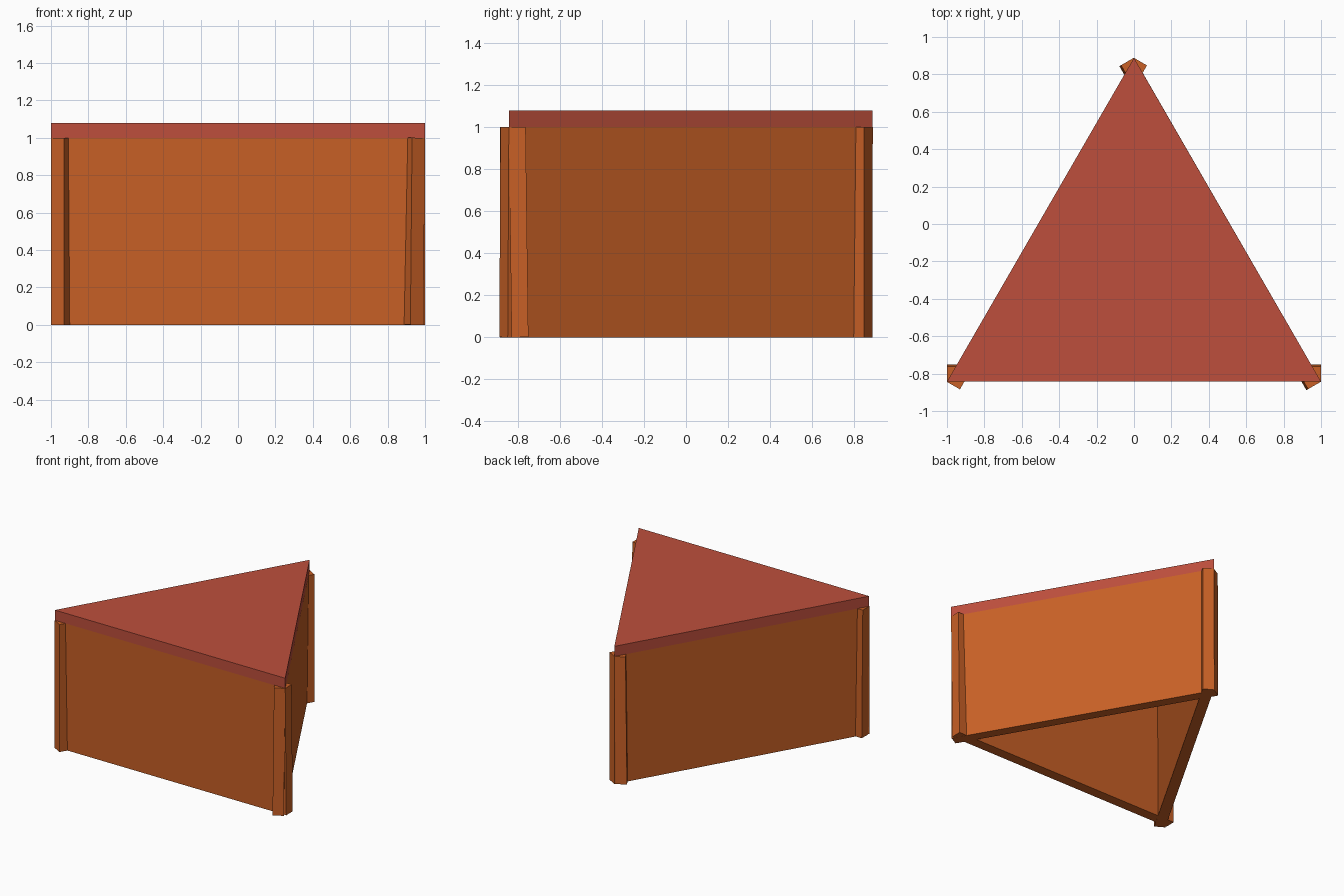
import bpy
import bmesh
from math import radians
from mathutils import Matrix

cube = bpy.data.objects.get("Cube")
if cube:
    bpy.data.objects.remove(cube)

WALL_TOP, ROOF_TOP, THICK, SIDE = 1.0, 1.08, 0.08, 2.0
FRONT_Y, APEX_Y = -0.843, 0.888


def material(name, rgb):
    m = bpy.data.materials.new(name)
    m.use_nodes = True
    m.diffuse_color = (*rgb, 1)
    m.node_tree.nodes["Principled BSDF"].inputs["Base Color"].default_value = (*rgb, 1)
    return m


def add_object(name, bm, mat):
    bmesh.ops.recalc_face_normals(bm, faces=bm.faces)
    mesh = bpy.data.meshes.new(name)
    bm.to_mesh(mesh)
    bm.free()
    mesh.materials.append(mat)
    obj = bpy.data.objects.new(name, mesh)
    bpy.context.collection.objects.link(obj)
    return obj


orange = material("burnt_orange", (0.578, 0.117, 0.019))
red = material("brick_red", (0.509, 0.078, 0.045))


def wall(name, corner, turn, tilt):
    """Square-ended panel hung from its outer top edge, leaning inward at the foot."""
    bm = bmesh.new()
    bmesh.ops.create_cube(bm, size=1)
    box = Matrix.Translation((SIDE / 2, THICK / 2, -WALL_TOP / 2)) @ Matrix.Diagonal((SIDE, THICK, WALL_TOP, 1))
    place = Matrix.Translation((*corner, WALL_TOP)) @ Matrix.Rotation(radians(turn), 4, "Z")
    bm.transform(place @ Matrix.Rotation(radians(tilt), 4, "X") @ box)
    add_object(name, bm, orange)


# Three walls, one along each side of the triangle
wall("front_wall", (-1, FRONT_Y), 0, 0.75)
wall("left_wall", (1, FRONT_Y), 120, 0.6)
wall("right_wall", (0, APEX_Y), 240, 0)

# Flat triangular roof slab
bm = bmesh.new()
outline = [(-1, FRONT_Y), (1, FRONT_Y), (0, APEX_Y)]
base = bm.faces.new([bm.verts.new((x, y, WALL_TOP)) for x, y in outline])
top = bmesh.ops.extrude_face_region(bm, geom=[base], use_keep_orig=True)
rise = [v for v in top["geom"] if isinstance(v, bmesh.types.BMVert)]
bmesh.ops.translate(bm, verts=rise, vec=(0, 0, ROOF_TOP - WALL_TOP))
add_object("roof", bm, red)
